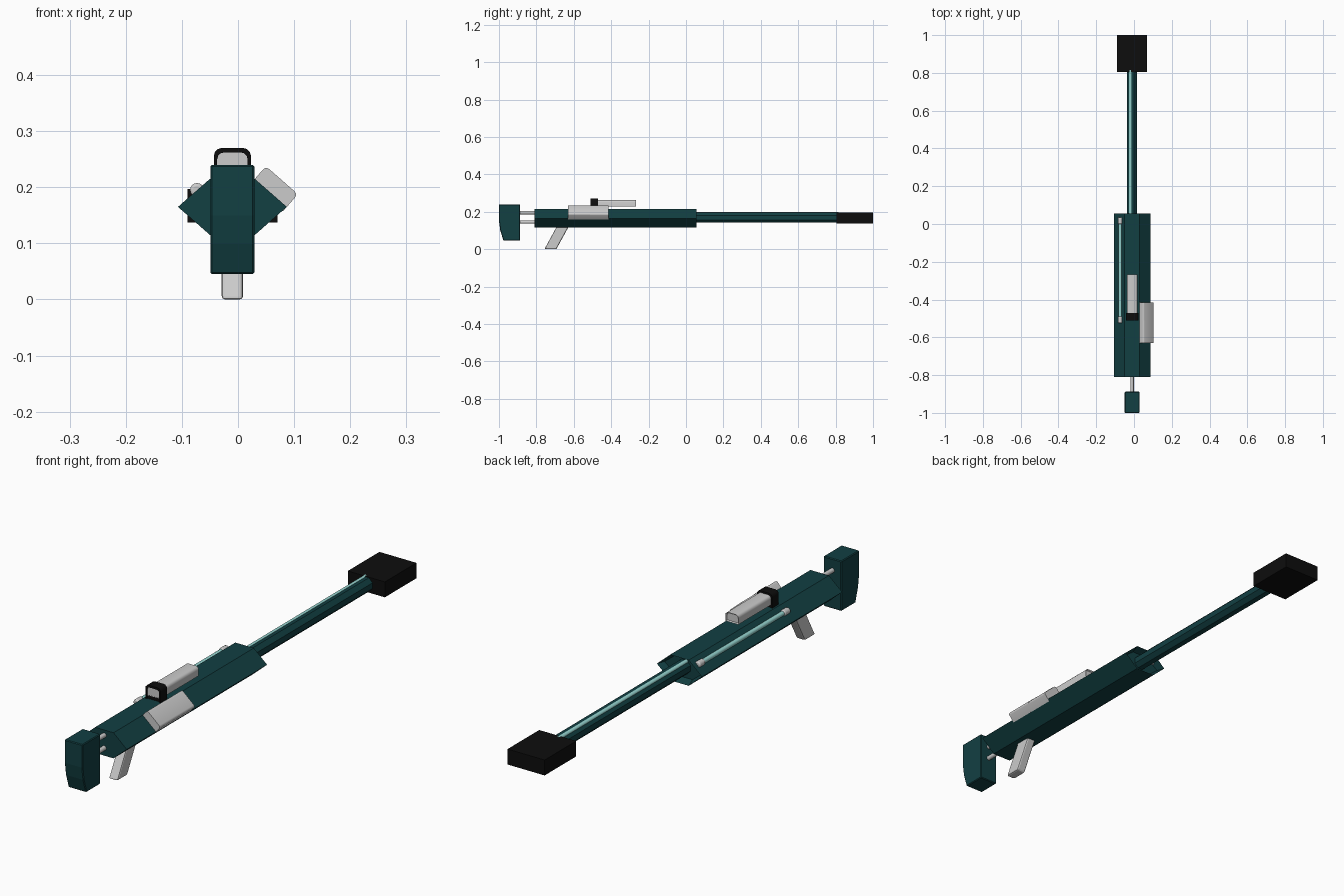
import bpy, bmesh, math
from mathutils import Vector

if "Cube" in bpy.data.objects:
    bpy.data.objects.remove(bpy.data.objects["Cube"])

CX = -0.01  # centre line of the long parts


def material(name, rgb):
    m = bpy.data.materials.new(name)
    m.diffuse_color = (*rgb, 1)
    m.use_nodes = True
    m.node_tree.nodes["Principled BSDF"].inputs["Base Color"].default_value = m.diffuse_color
    return m


TEAL = material("dark_teal", (0.006, 0.05, 0.055))
PALE = material("pale_teal", (0.3, 0.65, 0.62))
BLACK = material("black", (0.004, 0.004, 0.004))


def finish(name, bm, mat=None, smooth=False):
    bmesh.ops.recalc_face_normals(bm, faces=bm.faces)
    me = bpy.data.meshes.new(name)
    bm.to_mesh(me)
    bm.free()
    ob = bpy.data.objects.new(name, me)
    bpy.context.collection.objects.link(ob)
    if mat:
        me.materials.append(mat)
    if smooth:
        for o in bpy.context.selected_objects:
            o.select_set(False)
        bpy.context.view_layer.objects.active = ob
        ob.select_set(True)
        bpy.ops.object.shade_smooth_by_angle(angle=math.radians(40))
    return ob


def prism(points, offset):
    """Extrude a flat outline of 3D points along an offset."""
    bm = bmesh.new()
    face = bm.faces.new([bm.verts.new(p) for p in points])
    res = bmesh.ops.extrude_face_region(bm, geom=[face], use_keep_orig=True)
    verts = [g for g in res["geom"] if isinstance(g, bmesh.types.BMVert)]
    bmesh.ops.translate(bm, verts=verts, vec=Vector(offset))
    return bm


def along_y(outline, y0, y1):
    """Extrude an xz outline from y0 to y1."""
    return prism([(x, y0, z) for x, z in outline], (0, y1 - y0, 0))


def along_x(outline, x0, x1):
    """Extrude a yz outline from x0 to x1."""
    return prism([(x0, y, z) for y, z in outline], (x1 - x0, 0, 0))


def circle(cx, cz, r, n, turn=0.0):
    return [(cx + r * math.cos(turn + 2 * math.pi * i / n),
             cz + r * math.sin(turn + 2 * math.pi * i / n)) for i in range(n)]


def chamfer(ob, width, segments=2):
    mod = ob.modifiers.new("edge_bevel", "BEVEL")
    mod.width = width
    mod.segments = segments


def hexagon(cz, half_w, half_top, half_h):
    return [(CX - half_w, cz), (CX - half_top, cz + half_h), (CX + half_top, cz + half_h),
            (CX + half_w, cz), (CX + half_top, cz - half_h), (CX - half_top, cz - half_h)]


# Six-sided body with a recessed front end
bm = along_y(hexagon(0.165, 0.097, 0.04, 0.05), -0.81, 0.055)
bmesh.ops.recalc_face_normals(bm, faces=bm.faces)
end = [f for f in bm.faces if f.normal.y > 0.9]
bmesh.ops.inset_region(bm, faces=end, thickness=0.012, depth=0)
bmesh.ops.translate(bm, verts=end[0].verts, vec=(0, -0.03, 0))
finish("body", bm, TEAL)

# Barrel, its pale rod and the square muzzle block
finish("barrel", along_y(circle(CX, 0.168, 0.029, 8, math.pi / 8), 0.0, 0.82), TEAL)
finish("barrel_rod", along_y(circle(CX - 0.009, 0.19, 0.008, 12), 0.02, 0.815), PALE, True)
finish("muzzle", along_y([(-0.09, 0.137), (0.07, 0.137), (0.07, 0.197), (-0.09, 0.197)],
                         0.805, 1.0), BLACK)

# Shoulder stock and its two struts
stock = finish("stock", along_x([(-1.0, 0.24), (-0.888, 0.24), (-0.888, 0.045),
                                 (-0.976, 0.045), (-0.993, 0.1), (-1.0, 0.15)],
                                CX - 0.039, CX + 0.029 + 0.01), TEAL)
chamfer(stock, 0.003, 1)
for label, z in (("upper", 0.195), ("lower", 0.145)):
    finish(label + "_strut", along_y(circle(CX, z, 0.009, 16), -0.9, -0.79), None, True)

# Slanted grip
grip = finish("grip", along_x([(-0.757, 0.0), (-0.693, 0.0), (-0.622, 0.13), (-0.686, 0.13)],
                              CX - 0.019, CX + 0.019))
chamfer(grip, 0.006)

# Sight with a hollow front and rounded upper corners, held by a black mount


def arch(half_w, bottom, top, r):
    pts = [(CX - half_w, bottom)]
    for s, a0 in ((-1, 180), (1, 90)):
        for k in range(4):
            a = math.radians(a0 - 30 * k)
            pts.append((CX + s * (half_w - r) + r * math.cos(a), top - r + r * math.sin(a)))
    return pts + [(CX + half_w, bottom)]


bm = along_y(arch(0.028, 0.227, 0.263, 0.012), -0.505, -0.268)
bmesh.ops.recalc_face_normals(bm, faces=bm.faces)
end = [f for f in bm.faces if f.normal.y > 0.9]
bmesh.ops.inset_region(bm, faces=end, thickness=0.004, depth=0)
bmesh.ops.translate(bm, verts=end[0].verts, vec=(0, -0.006, 0))
finish("sight", bm, None, True)
inner = arch(0.027, 0.21, 0.262, 0.012)
finish("sight_mount", along_y(arch(0.033, 0.21, 0.27, 0.014) + inner[::-1], -0.51, -0.47),
       BLACK, True)
finish("sight_foot", along_y([(CX - 0.03, 0.21), (CX + 0.03, 0.21), (CX + 0.03, 0.23),
                              (CX - 0.03, 0.23)], -0.505, -0.473), BLACK)

# Side box in two sections lying on the upper right face
low, high = Vector((0.087, 0.165)), Vector((0.03, 0.215))
up = (high - low).normalized()
out = Vector((up.y, -up.x))


def side_outline(height, r):
    pts = [low - out * 0.01]
    for corner, s, a0 in ((low, 1, 180), (high, -1, 90)):
        c = corner + up * r * s + out * (height - r)
        for k in range(4):
            a = math.radians(a0 - 30 * k)
            pts.append(c + up * r * math.cos(a) + out * r * math.sin(a))
    return pts + [high - out * 0.01]


finish("side_box_rear", along_y(side_outline(0.03, 0.008), -0.63, -0.512), None, True)
finish("side_box_front", along_y(side_outline(0.029, 0.008), -0.512, -0.415), None, True)

# Pale rod with round-ended caps set into the upper left face
RX, RZ = -0.073, 0.195
finish("side_rod", along_y(circle(RX, RZ, 0.009, 16), -0.5, 0.01), PALE, True)
for label, y0, y1 in (("rear", -0.525, -0.49), ("front", 0.0, 0.035)):
    cap = finish("side_rod_cap_" + label, along_y(circle(RX, RZ, 0.0125, 16), y0, y1), None, True)
    chamfer(cap, 0.005, 3)
    cap.modifiers["edge_bevel"].angle_limit = math.radians(40)
